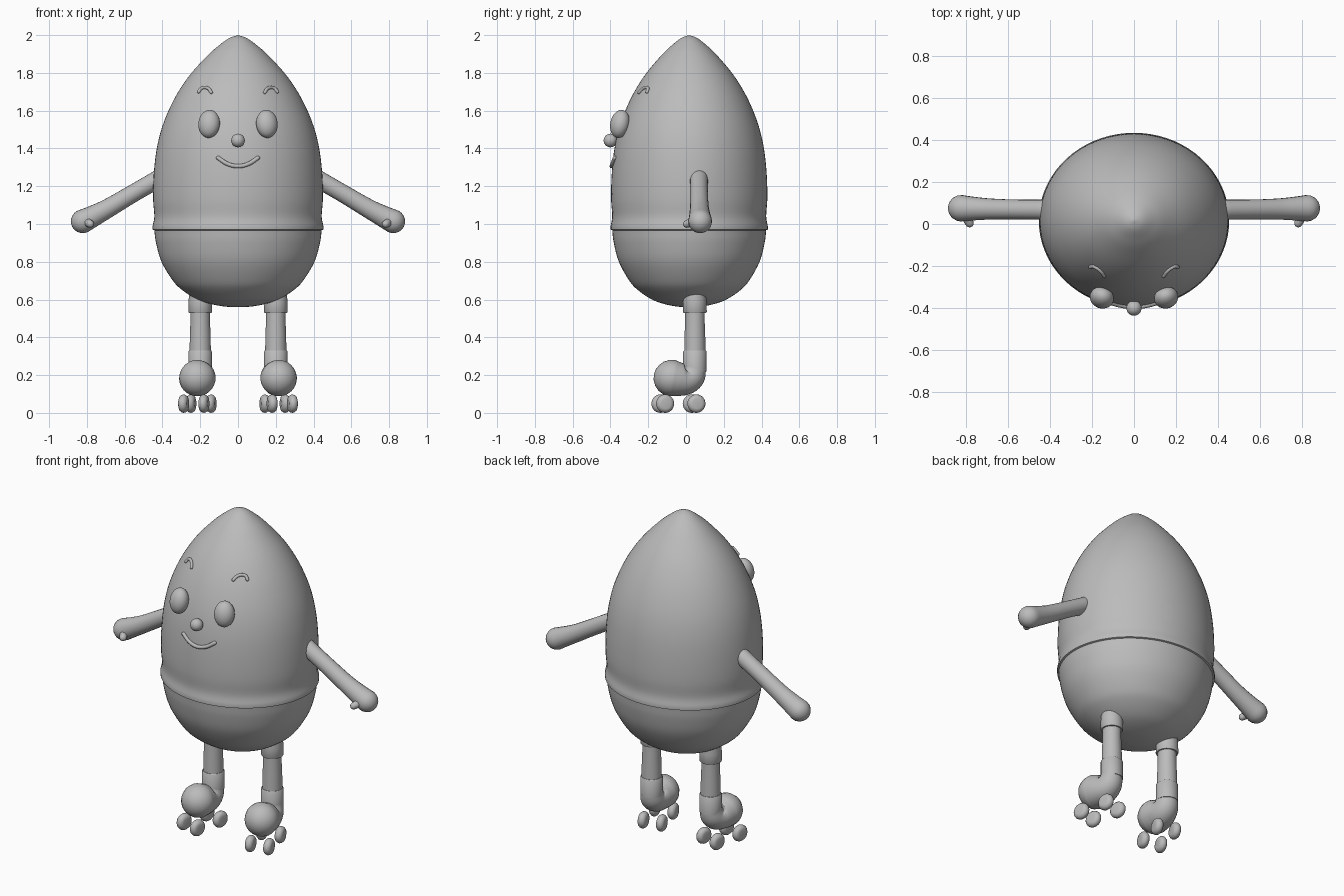
import bpy, bmesh, math
from mathutils import Vector, Matrix

if "Cube" in bpy.data.objects:
    bpy.data.objects.remove(bpy.data.objects["Cube"])

grey = bpy.data.materials.new("plain grey")
grey.diffuse_color = (0.5, 0.5, 0.5, 1)
grey.use_nodes = True
grey.node_tree.nodes["Principled BSDF"].inputs["Base Color"].default_value = grey.diffuse_color

CY, RATIO = 0.017, 0.92          # body centre in y, and its depth / width
LOWER = [(0, .56), (.07, .563), (.15, .578), (.22, .603), (.295, .65), (.345, .7),
         (.405, .8), (.434, .9), (.443, .966)]
UPPER = [(.453, .985), (.443, 1.04), (.449, 1.12), (.449, 1.2), (.443, 1.3), (.43, 1.4),
         (.406, 1.5), (.368, 1.6), (.316, 1.7), (.246, 1.8), (.153, 1.9), (.095, 1.95),
         (.045, 1.985), (0, 2.0)]


def finish(name, bm, angle=40):
    bmesh.ops.remove_doubles(bm, verts=bm.verts, dist=1e-5)
    bmesh.ops.recalc_face_normals(bm, faces=bm.faces)
    me = bpy.data.meshes.new(name)
    bm.to_mesh(me)
    bm.free()
    me.materials.append(grey)
    ob = bpy.data.objects.new(name, me)
    bpy.context.collection.objects.link(ob)
    bpy.ops.object.select_all(action='DESELECT')
    bpy.context.view_layer.objects.active = ob
    ob.select_set(True)
    bpy.ops.object.shade_smooth_by_angle(angle=math.radians(angle))
    return ob


def spline(pts, n=4):
    """Smooth curve through points of any dimension."""
    p = [Vector(q) for q in pts]
    p = [2 * p[0] - p[1]] + p + [2 * p[-1] - p[-2]]
    out = []
    for a, b, c, d in zip(p, p[1:], p[2:], p[3:]):
        for i in range(n):
            t = i / n
            out.append(.5 * (2 * b + (c - a) * t + (2 * a - 5 * b + 4 * c - d) * t * t
                             + (3 * b - a - 3 * c + d) * t ** 3))
    return out + [p[-2]]


def skin(bm, rings):
    n = len(rings[0])
    vs = [[bm.verts.new(v) for v in r] for r in rings]
    for a, b in zip(vs, vs[1:]):
        for i in range(n):
            bm.faces.new((a[i], a[(i + 1) % n], b[(i + 1) % n], b[i]))


def lathe(name, profile, matrix=Matrix(), n=48, angle=40):
    bm = bmesh.new()
    skin(bm, [[matrix @ Vector((r * math.cos(2 * math.pi * i / n),
                                r * math.sin(2 * math.pi * i / n), z)) for i in range(n)]
              for r, z in profile])
    return finish(name, bm, angle)


def tube(name, pts, n=20, steps=5):
    """Round-ended tube through (x, y, z, radius) points."""
    path = spline(pts)
    pos, rad = [p.to_3d() for p in path], [p[3] for p in path]
    tan = [(pos[min(i + 1, len(pos) - 1)] - pos[max(i - 1, 0)]).normalized()
           for i in range(len(pos))]
    caps = [math.pi / 2 * k / steps for k in range(1, steps + 1)]
    rows = [(pos[0] - tan[0] * rad[0] * math.sin(a), rad[0] * math.cos(a), tan[0])
            for a in reversed(caps)]
    rows += list(zip(pos, rad, tan))
    rows += [(pos[-1] + tan[-1] * rad[-1] * math.sin(a), rad[-1] * math.cos(a), tan[-1])
             for a in caps]
    u, rings = tan[0].orthogonal().normalized(), []
    for c, r, t in rows:
        u = (u - t * u.dot(t)).normalized()
        v = t.cross(u)
        rings.append([c + r * (u * math.cos(2 * math.pi * i / n) + v * math.sin(2 * math.pi * i / n))
                      for i in range(n)])
    bm = bmesh.new()
    skin(bm, rings)
    return finish(name, bm, 60)


def ball(name, loc, size, tilt=(0, 0)):
    bm = bmesh.new()
    m = (Matrix.Translation(loc) @ Matrix.Rotation(tilt[1], 4, 'Z')
         @ Matrix.Rotation(tilt[0], 4, 'X') @ Matrix.Diagonal((*size, 1)))
    bmesh.ops.create_uvsphere(bm, u_segments=28, v_segments=18, radius=1, matrix=m)
    return finish(name, bm, 60)


def on_body(x, z, r):
    """Point on the front of the upper shell, with a tube radius."""
    for (r0, z0), (r1, z1) in zip(UPPER, UPPER[1:]):
        if z0 <= z <= z1:
            w = r0 + (r1 - r0) * (z - z0) / (z1 - z0)
    return (x, CY - RATIO * math.sqrt(w * w - x * x) - .004, z, r)


# Egg body in two shells, the upper one flaring over the seam
body = Matrix.Translation((0, CY, 0)) @ Matrix.Diagonal((1, RATIO, 1, 1))
lathe("lower_shell", spline(LOWER), body, 72)
lathe("upper_shell", [(.440, .966), (.452, .97)] + spline(UPPER), body, 72, 50)

# Nose and mouth
ball("nose", (0, -.4, 1.442), (.036, .036, .036))
tube("mouth", [on_body(x, 1.306 + 4 * x * x, .011) for x in (-.105, -.07, -.035, 0, .035, .07, .105)], 12)

for s, side in ((-1, "left"), (1, "right")):
    # Eye and brow
    ball(side + "_eye", (s * .153, -.35, 1.53), (.058, .05, .075), (math.radians(-12), s * .35))
    tube(side + "_brow", [on_body(s * x, z, .009) for x, z in
                          ((.142, 1.697), (.155, 1.716), (.175, 1.723), (.195, 1.717), (.208, 1.70))], 12)

    # Arm with rounded hand and thumb
    tube(side + "_arm", [(s * .41, .068, 1.245, .048), (s * .55, .069, 1.165, .047),
                         (s * .68, .071, 1.088, .05), (s * .76, .073, 1.045, .056),
                         (s * .822, .075, 1.014, .063)])
    tube(side + "_thumb", [(s * .80, .05, 1.01, .024), (s * .79, .02, 1.005, .022),
                           (s * .782, .004, 1.0, .02)], 14)

    # Trouser cuff and leg
    at = Matrix.Translation((s * .2, .047, 0))
    lathe(side + "_cuff", [(0, .53), (.06, .53), (.063, .535), (.062, .59), (.058, .64), (0, .64)], at, 32)
    lathe(side + "_leg", [(0, .28), (.057, .28), (.055, .4), (.052, .48), (.052, .56), (0, .56)], at, 32)

    # Boot: open-topped collar running into a bulbous toe
    lathe(side + "_boot_collar", [(0, .33), (.058, .33), (.062, .325), (.062, .22), (0, .22)], at, 32)
    tube(side + "_boot", [(s * .2, .047, .29, .058), (s * .201, .046, .24, .06),
                          (s * .203, .033, .195, .07), (s * .207, .0, .176, .08),
                          (s * .212, -.04, .178, .09), (s * .215, -.075, .184, .097)], 28)

    # Four skate wheels, toed out with the foot
    turn = Matrix.Translation((s * .215, -.04, .049)) @ Matrix.Rotation(s * math.radians(13), 4, 'Z')
    for row, y in (("front", -.085), ("back", .085)):
        for edge, x in (("inner", -.055), ("outer", .055)):
            lathe(f"{side}_{row}_{edge}_wheel",
                  [(0, -.021), (.026, -.024), (.038, -.02), (.046, -.011), (.049, 0),
                   (.046, .011), (.038, .02), (.026, .024), (0, .021)],
                  turn @ Matrix.Translation((s * x, y, 0)) @ Matrix.Rotation(math.pi / 2, 4, 'Y'), 28)
